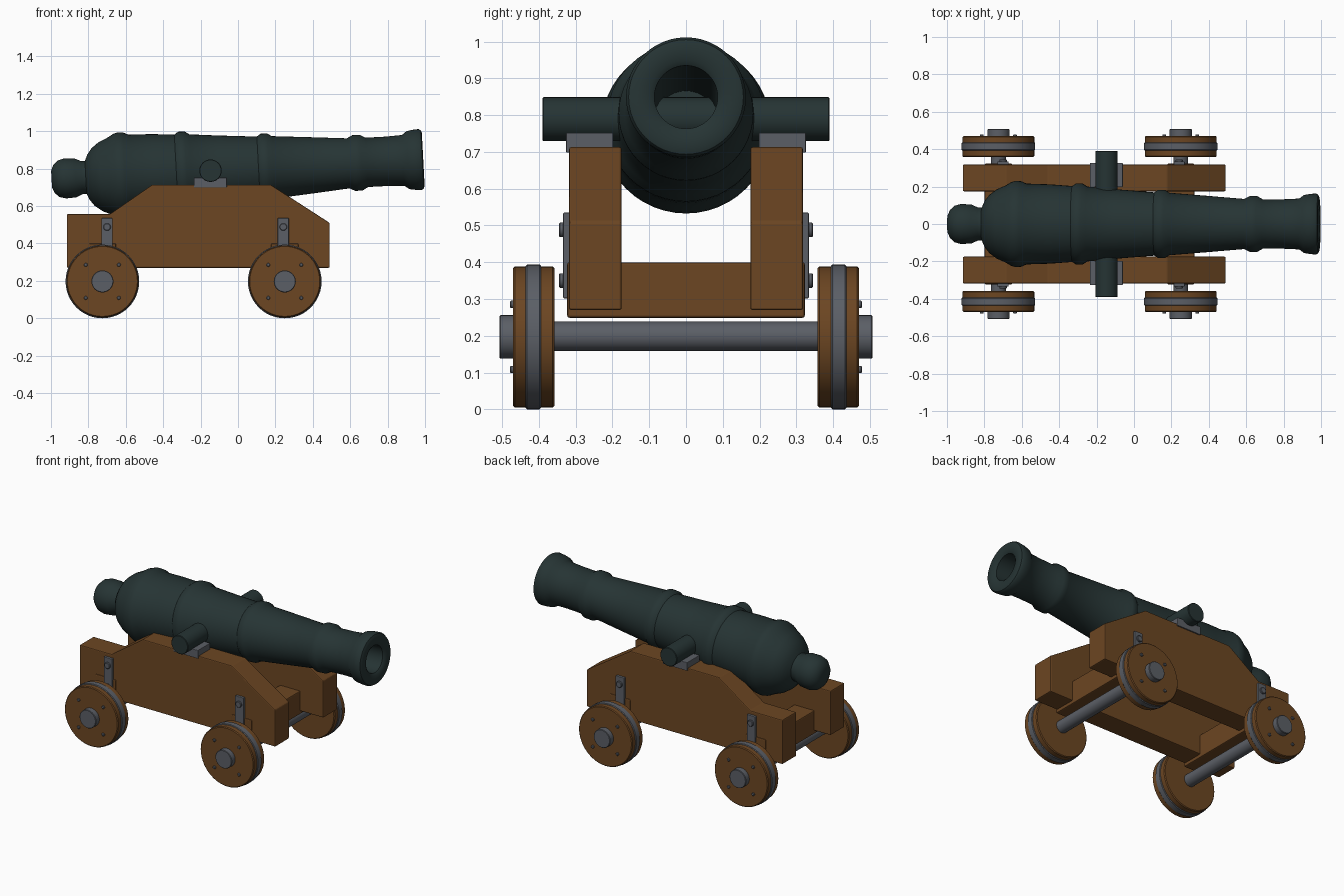
import bpy, bmesh, math
from mathutils import Matrix, Vector

if "Cube" in bpy.data.objects:
    bpy.data.objects.remove(bpy.data.objects["Cube"])


def material(name, rgb):
    m = bpy.data.materials.new(name)
    m.diffuse_color = (*rgb, 1)
    m.use_nodes = True
    m.node_tree.nodes["Principled BSDF"].inputs["Base Color"].default_value = m.diffuse_color
    return m


WOOD = material("brown wood", (0.150, 0.061, 0.016))
IRON = material("grey iron", (0.105, 0.114, 0.133))
GUN = material("dark gunmetal", (0.019, 0.034, 0.034))


def finish(bm, name, mat, bevel=0.0, smooth=True):
    bmesh.ops.recalc_face_normals(bm, faces=bm.faces)
    me = bpy.data.meshes.new(name)
    bm.to_mesh(me)
    bm.free()
    ob = bpy.data.objects.new(name, me)
    bpy.context.collection.objects.link(ob)
    me.materials.append(mat)
    if bevel:
        b = ob.modifiers.new("bevel", 'BEVEL')
        b.width, b.segments, b.limit_method = bevel, 2, 'ANGLE'
    if smooth:
        bpy.ops.object.select_all(action='DESELECT')
        ob.select_set(True)
        bpy.context.view_layer.objects.active = ob
        bpy.ops.object.shade_smooth_by_angle(angle=math.radians(35))
    return ob


def lathe(name, profile, mat, matrix, steps=48):
    """Spin (distance along axis, radius) points round local X."""
    bm = bmesh.new()
    vs = [bm.verts.new((t, 0, r)) for t, r in profile]
    es = [bm.edges.new(p) for p in zip(vs, vs[1:])]
    bmesh.ops.spin(bm, geom=vs + es, cent=(0, 0, 0), axis=(1, 0, 0),
                   angle=2 * math.pi, steps=steps, use_merge=True)
    bmesh.ops.remove_doubles(bm, verts=bm.verts, dist=1e-5)
    bm.transform(matrix)
    return finish(bm, name, mat)


def rod(name, x, z, y0, y1, r, mat, steps=32, edge=0.003):
    """Cylinder along Y with softened rims."""
    y0, y1 = min(y0, y1), max(y0, y1)
    prof = [(y0, 0), (y0, r - edge), (y0 + edge, r), (y1 - edge, r), (y1, r - edge), (y1, 0)]
    turn = Matrix.Translation((x, 0, z)) @ Matrix.Rotation(math.pi / 2, 4, 'Z')
    return lathe(name, prof, mat, turn, steps)


def box(name, x0, x1, y0, y1, z0, z1, mat, bevel=0.006):
    bm = bmesh.new()
    bmesh.ops.create_cube(bm, size=1)
    bm.transform(Matrix.Translation(((x0 + x1) / 2, (y0 + y1) / 2, (z0 + z1) / 2))
                 @ Matrix.Diagonal((x1 - x0, abs(y1 - y0), z1 - z0, 1)))
    return finish(bm, name, mat, bevel, smooth=False)


# Barrel: turned profile with knob, rings, flared muzzle and bore
TX, TZ, TILT = -0.147, 0.789, math.radians(-3.05)
profile = [(-0.998, 0), (-0.998, 0.045), (-0.985, 0.075), (-0.96, 0.098), (-0.925, 0.107),
           (-0.87, 0.104), (-0.835, 0.088), (-0.815, 0.088), (-0.80, 0.122), (-0.775, 0.155),
           (-0.735, 0.185), (-0.685, 0.207), (-0.655, 0.225), (-0.63, 0.231), (-0.605, 0.229),
           (-0.575, 0.216), (-0.45, 0.212), (-0.33, 0.203), (-0.31, 0.217), (-0.275, 0.217),
           (-0.25, 0.200), (-0.10, 0.186), (0.11, 0.169), (0.13, 0.183), (0.165, 0.183),
           (0.19, 0.167), (0.40, 0.150), (0.59, 0.134), (0.62, 0.149), (0.66, 0.149),
           (0.69, 0.132), (0.80, 0.132), (0.885, 0.136), (0.91, 0.155), (0.945, 0.161),
           (0.975, 0.163), (0.987, 0.156), (0.992, 0.142), (0.990, 0.10), (0.980, 0.086),
           (-0.30, 0.085), (-0.30, 0)]
lathe("barrel", [(t - TX, r) for t, r in profile], GUN,
      Matrix.Translation((TX, 0, TZ)) @ Matrix.Rotation(TILT, 4, 'Y'))
rod("trunnion", TX, TZ, -0.39, 0.39, 0.06, GUN)

# Carriage sides and trunnion seats
outline = [(-0.915, 0.27), (0.49, 0.27), (0.49, 0.51), (0.176, 0.713),
           (-0.46, 0.713), (-0.685, 0.557), (-0.915, 0.557)]
for s, side in ((-1, "front"), (1, "back")):
    bm = bmesh.new()
    face = bm.faces.new([bm.verts.new((x, s * 0.175, z)) for x, z in outline])
    ext = bmesh.ops.extrude_face_region(bm, geom=[face])
    bmesh.ops.translate(bm, vec=Vector((0, s * 0.143, 0)),
                        verts=[v for v in ext["geom"] if isinstance(v, bmesh.types.BMVert)])
    finish(bm, side + "_carriage_cheek", WOOD, 0.006, smooth=False)
    ya, yb = sorted((s * 0.198, s * 0.326))
    box(side + "_trunnion_seat", -0.236, -0.06, ya, yb, 0.698, 0.752, IRON, 0.003)

# Axle assemblies: cross beam, axle, wheels, straps
R = 0.197
for ax, strap_x, end in ((-0.725, -0.70, "rear"), (0.25, 0.242, "fore")):
    box(end + "_cross_beam", ax - 0.073, ax + 0.073, -0.323, 0.323, 0.249, 0.40, WOOD)
    rod(end + "_axle", ax, 0.199, -0.40, 0.40, 0.04, IRON)
    for s, side in ((-1, "front"), (1, "back")):
        tag = end + "_" + side
        rod(tag + "_wheel", ax, R, s * 0.358, s * 0.47, R - 0.005, WOOD, 48, 0.005)
        rod(tag + "_wheel_band", ax, R, s * 0.394, s * 0.436, R, IRON, 48, 0.004)
        rod(tag + "_hub", ax, R, s * 0.44, s * 0.507, 0.059, IRON)
        for k in range(4):
            a = math.pi / 4 + k * math.pi / 2
            rod(f"{tag}_wheel_rivet_{k}", ax + 0.125 * math.cos(a), R + 0.125 * math.sin(a),
                s * 0.465, s * 0.479, 0.010, IRON, 12)
        ya, yb = sorted((s * 0.315, s * 0.334))
        box(tag + "_strap", strap_x - 0.03, strap_x + 0.03, ya, yb, 0.302, 0.535, IRON, 0.003)
        for z in (0.35, 0.488):
            rod(f"{tag}_strap_bolt_{z:.2f}", strap_x, z, s * 0.33, s * 0.345, 0.02, IRON, 16)
